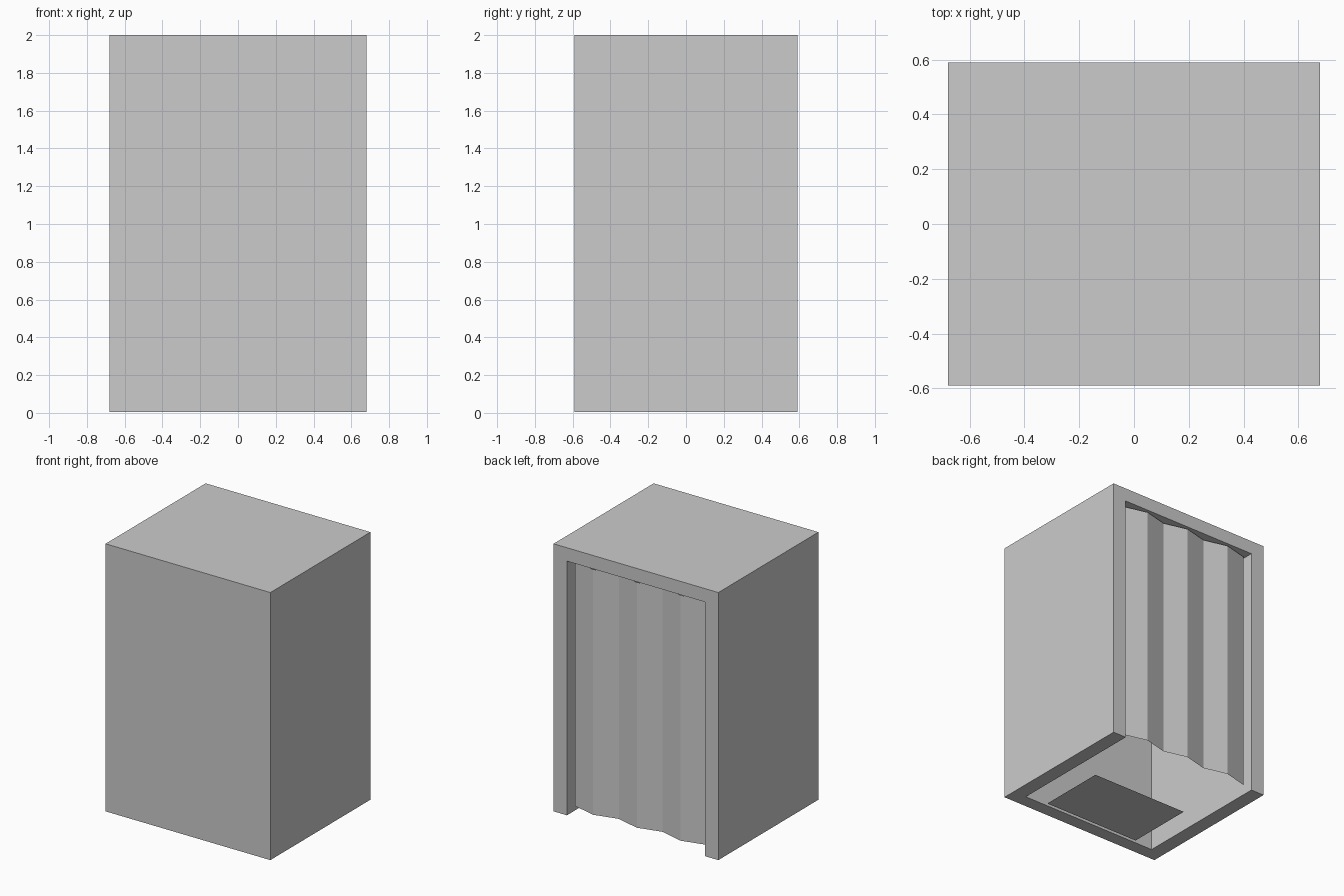
import bpy, bmesh

if "Cube" in bpy.data.objects:
    bpy.data.objects.remove(bpy.data.objects["Cube"])


def make_object(name, bm):
    mesh = bpy.data.meshes.new(name)
    bm.to_mesh(mesh)
    bm.free()
    obj = bpy.data.objects.new(name, mesh)
    bpy.context.collection.objects.link(obj)
    return obj


def box(name, lo, hi):
    bm = bmesh.new()
    bmesh.ops.create_cube(bm, size=1)
    for v in bm.verts:
        v.co = [lo[i] + (v.co[i] + 0.5) * (hi[i] - lo[i]) for i in range(3)]
    return make_object(name, bm)


# Booth shell: thick walls and roof, hollow, open at the back and underneath
shell = box("booth_shell", (-0.68, -0.59, 0.004), (0.68, 0.59, 2.0))
cutter = box("interior_cutter", (-0.57, -0.49, -0.5), (0.57, 1.0, 1.9))
cutter.hide_render = True
mod = shell.modifiers.new("hollow", 'BOOLEAN')
mod.operation = 'DIFFERENCE'
mod.solver = 'EXACT'
mod.object = cutter
bpy.context.view_layer.objects.active = shell
bpy.ops.object.modifier_apply(modifier=mod.name)
bpy.data.objects.remove(cutter)

# Pleated curtain: zigzag sheet hanging in the back opening
bm = bmesh.new()
columns = []
for i in range(7):
    x = 0.543 - i * 0.181
    y = 0.58 if i % 2 else 0.534
    columns.append([bm.verts.new((x, y, z)) for z in (0.06, 1.89)])
for a, b in zip(columns, columns[1:]):
    bm.faces.new((a[0], b[0], b[1], a[1]))
make_object("curtain", bm)

# Floor mat: flat sheet on the ground inside
bm = bmesh.new()
bm.faces.new([bm.verts.new((x, y, 0)) for x, y in
              ((-0.4, -0.46), (0.4, -0.46), (0.4, 0.06), (-0.4, 0.06))])
make_object("floor_mat", bm)
